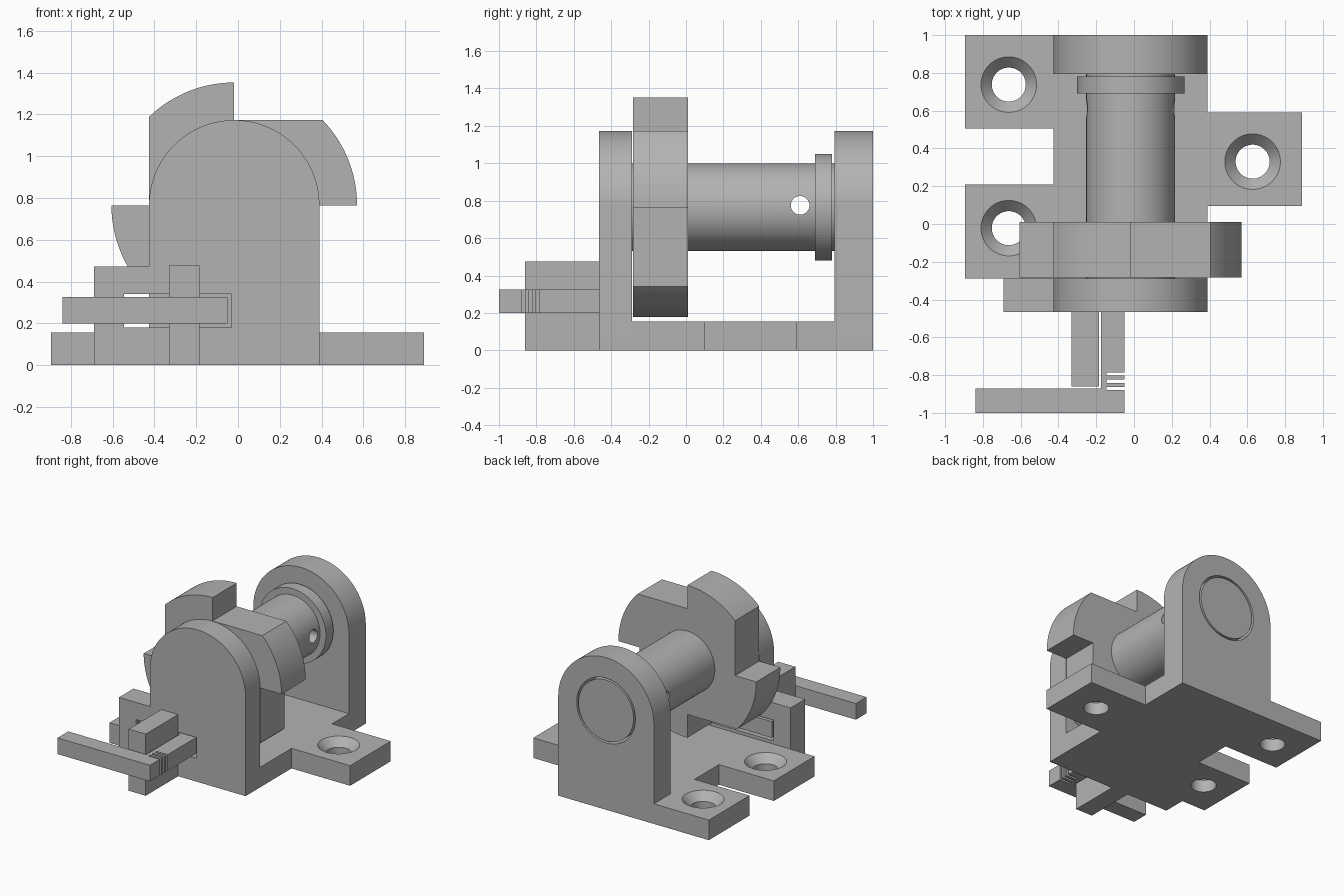
import bpy, bmesh, math
from mathutils import Matrix, Vector

cube = bpy.data.objects.get("Cube")
if cube:
    bpy.data.objects.remove(cube, do_unlink=True)

grey = bpy.data.materials.new("plain grey")
grey.use_nodes = True
COLOUR = (0.45, 0.45, 0.45, 1)
grey.diffuse_color = COLOUR
grey.node_tree.nodes["Principled BSDF"].inputs["Base Color"].default_value = COLOUR

CX, CZ = -0.018, 0.765      # shaft axis
ARCH_R, CAM_R = 0.408, 0.588
THICK = 0.155               # base plate
FRONT, INNER = -0.465, -0.288
LEFT, RIGHT = CX - ARCH_R, CX + ARCH_R


def finish(name, bm):
    bmesh.ops.recalc_face_normals(bm, faces=bm.faces)
    mesh = bpy.data.meshes.new(name)
    bm.to_mesh(mesh)
    bm.free()
    mesh.materials.append(grey)
    obj = bpy.data.objects.new(name, mesh)
    bpy.context.scene.collection.objects.link(obj)
    return obj


def prism(name, outline, lo, hi, along="y"):
    """Extrude an outline: (x, z) along y, or (x, y) along z."""
    bm = bmesh.new()
    place = (lambda p: (p[0], lo, p[1])) if along == "y" else (lambda p: (p[0], p[1], lo))
    step = (0, hi - lo, 0) if along == "y" else (0, 0, hi - lo)
    face = bm.faces.new([bm.verts.new(place(p)) for p in outline])
    top = bmesh.ops.extrude_face_region(bm, geom=[face])["geom"]
    bmesh.ops.translate(bm, vec=step, verts=[v for v in top if isinstance(v, bmesh.types.BMVert)])
    return finish(name, bm)


def box(name, x, y, z):
    return prism(name, [(x[0], z[0]), (x[1], z[0]), (x[1], z[1]), (x[0], z[1])], *y)


def lathe(name, profile, axis, origin, steps=96):
    """Revolve (radius, height) points, closed on the axis at both ends."""
    bm = bmesh.new()
    pts = [(0, profile[0][1])] + profile + [(0, profile[-1][1])]
    verts = [bm.verts.new((r, 0, h)) for r, h in pts]
    edges = [bm.edges.new(pair) for pair in zip(verts, verts[1:])]
    bmesh.ops.spin(bm, geom=verts + edges, cent=(0, 0, 0), axis=(0, 0, 1),
                   angle=math.tau, steps=steps)
    bmesh.ops.remove_doubles(bm, verts=bm.verts, dist=0.0001)
    turn = Vector((0, 0, 1)).rotation_difference(Vector(axis)).to_matrix().to_4x4()
    bmesh.ops.transform(bm, matrix=Matrix.Translation(origin) @ turn, verts=bm.verts)
    return finish(name, bm)


def cut(obj, *cutters):
    for cutter in cutters:
        mod = obj.modifiers.new("cut", "BOOLEAN")
        mod.operation, mod.solver, mod.object = "DIFFERENCE", "EXACT", cutter
    bpy.context.view_layer.update()
    done = obj.evaluated_get(bpy.context.evaluated_depsgraph_get())
    mesh = bpy.data.meshes.new_from_object(done)
    obj.modifiers.clear()
    obj.data = mesh


def arc(r, start, end, steps):
    angles = [math.radians(start + (end - start) * i / steps) for i in range(steps + 1)]
    return [(CX + r * math.cos(a), CZ + r * math.sin(a)) for a in angles]


# base plate with three screw tabs
TAB_L, TAB_R = -0.895, 0.89
base = prism("base_plate", [
    (LEFT, INNER), (RIGHT, INNER), (RIGHT, 0.095), (TAB_R, 0.095), (TAB_R, 0.59),
    (RIGHT, 0.59), (RIGHT, 0.795), (LEFT, 0.795), (LEFT, 1), (TAB_L, 1), (TAB_L, 0.505),
    (LEFT, 0.505), (LEFT, 0.208), (TAB_L, 0.208), (TAB_L, INNER)], 0, THICK, "z")

# countersunk screw holes
sink = [(0.09, -0.1), (0.09, 0.095), (0.147, THICK), (0.147, 0.3)]
screws = [lathe("screw_cutter", sink, (0, 0, 1), (x, y, 0), 64)
          for x, y in ((-0.663, 0.738), (-0.663, -0.022), (0.628, 0.33))]
cut(base, *screws)

# arched bearing walls
arch = [(LEFT, 0), (RIGHT, 0)] + arc(ARCH_R, 0, 180, 64)
front_wall = prism("front_wall", arch, FRONT, INNER)
back_wall = prism("back_wall", arch, 0.795, 1)
bore = lathe("bore_cutter", [(0.25, -0.41), (0.25, 1.1)], (0, 1, 0), (CX, 0, CZ))
cut(back_wall, bore)

# latch slot through the front wall and its side block
side_block = box("latch_block", (-0.69, LEFT), (FRONT, INNER), (0, 0.473))
slot = box("slot_cutter", (-0.545, -0.03), (-0.6, -0.1), (0.18, 0.34))
cut(front_wall, bore, slot)
cut(side_block, slot)

# shaft with collar and cross pin hole
shaft = lathe("shaft", [(0.235, -0.4), (0.235, 0.69), (0.285, 0.69), (0.285, 0.78),
                        (0.235, 0.78), (0.235, 1)], (0, 1, 0), (CX, 0, CZ))
pin = lathe("pin_cutter", [(0.05, -1), (0.05, 1)], (1, 0, 0), (CX, 0.61, 0.775), 48)
cut(shaft, pin)

# ratchet wheel: one quarter tooth turned four times
tilt = math.degrees(math.acos(ARCH_R / CAM_R))
ratchet = []
for turn in (0, 90, 180, 270):
    ratchet += arc(CAM_R, turn, turn + 90 - tilt, 24) + arc(ARCH_R, turn + 90, turn + 90, 1)[:1]
prism("ratchet_wheel", ratchet, -0.284, 0.01)

# guide post
box("guide_post", (-0.33, -0.185), (-0.86, FRONT), (0, 0.476))

# latch: handle, grooved stem and sliding bolt
Z0, Z1 = 0.2, 0.325
S0, S1 = -0.175, -0.05
stem = [(-0.84, -1), (S1, -1)]
for y in (-0.88, -0.842, -0.803):
    stem += [(S1, y), (-0.145, y), (-0.145, y + 0.018), (S1, y + 0.018)]
stem += [(S1, INNER), (-0.53, INNER), (-0.53, FRONT + 0.01), (S0, FRONT + 0.01),
         (S0, -0.87), (-0.84, -0.87)]
prism("latch_handle", stem, Z0, Z1, "z")

# clear the cutters and shade round parts smoothly
for cutter in screws + [bore, slot, pin]:
    bpy.data.objects.remove(cutter, do_unlink=True)
bpy.ops.object.select_all(action="DESELECT")
for obj in bpy.context.scene.objects:
    if obj.type == "MESH":
        obj.select_set(True)
        bpy.context.view_layer.objects.active = obj
bpy.ops.object.shade_smooth_by_angle(angle=math.radians(30))
